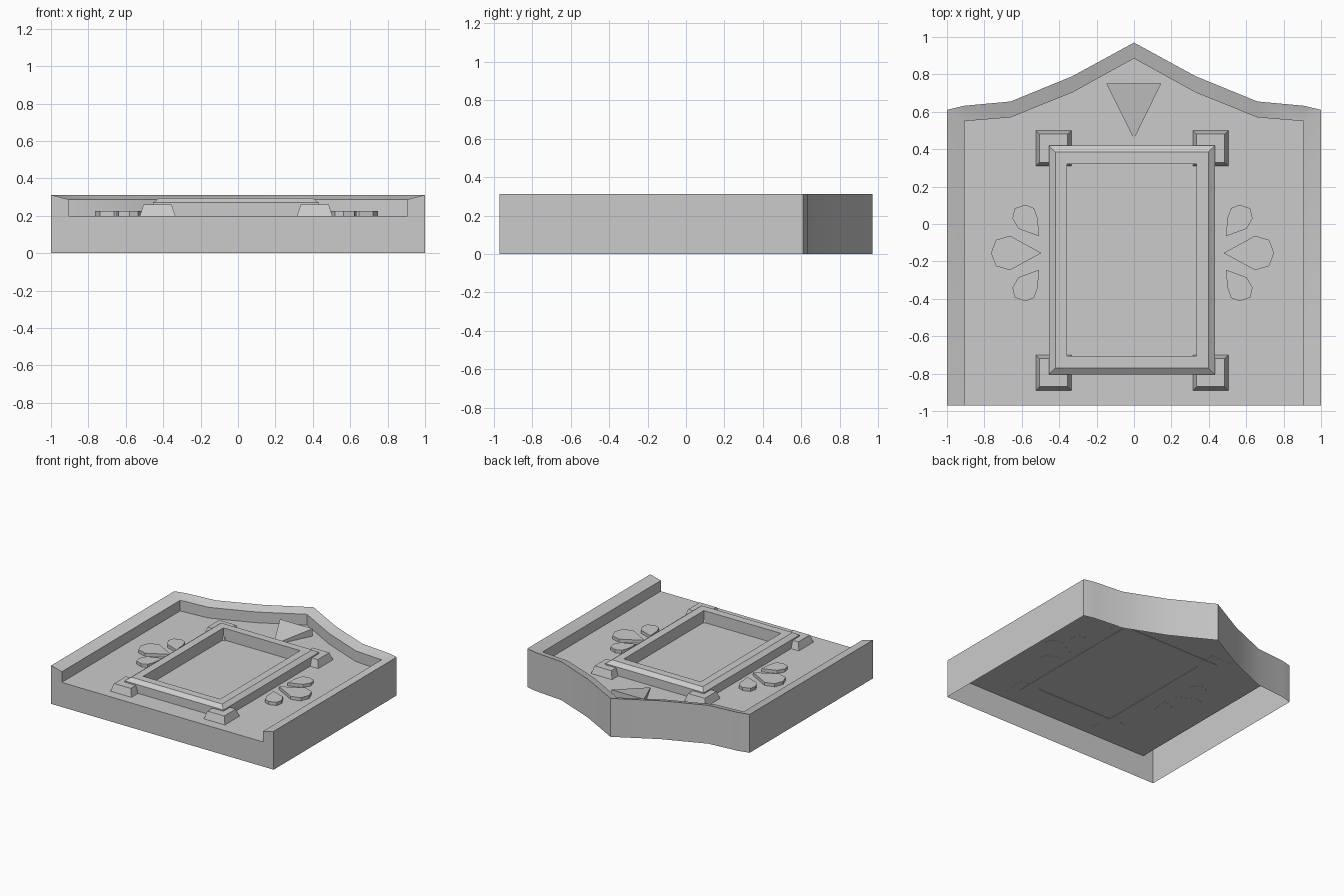
import bpy, bmesh
from mathutils import Vector

if "Cube" in bpy.data.objects:
    bpy.data.objects.remove(bpy.data.objects["Cube"])

CX = -0.01      # mirror line of the ornaments
FLOOR = 0.2


def make_object(name, bm, smooth=False):
    bmesh.ops.remove_doubles(bm, verts=bm.verts, dist=0.0005)
    bmesh.ops.recalc_face_normals(bm, faces=bm.faces)
    mesh = bpy.data.meshes.new(name)
    bm.to_mesh(mesh)
    bm.free()
    obj = bpy.data.objects.new(name, mesh)
    bpy.context.collection.objects.link(obj)
    if smooth:
        bpy.ops.object.select_all(action='DESELECT')
        bpy.context.view_layer.objects.active = obj
        obj.select_set(True)
        bpy.ops.object.shade_smooth_by_angle(angle=0.35)
    return obj


def bridge(bm, a, b, closed=True):
    n = len(a)
    for i in range(n if closed else n - 1):
        j = (i + 1) % n
        bm.faces.new((a[i], a[j], b[j], b[i]))


def ring(bm, pts, z):
    return [bm.verts.new((x, y, z)) for x, y in pts]


def rect(x0, x1, y0, y1, inset=0.0):
    i = inset
    return [(x0 + i, y0 + i), (x1 - i, y0 + i), (x1 - i, y1 - i), (x0 + i, y1 - i)]


def prism(name, low, high, z0, z1):
    bm = bmesh.new()
    a, b = ring(bm, low, z0), ring(bm, high, z1)
    bridge(bm, a, b)
    bm.faces.new(a)
    bm.faces.new(b)
    return make_object(name, bm)


# Plaque: hollow base with a recessed floor and a raised pediment rim
def full(half):
    return half + [(-x, y) for x, y in reversed(half[:-1])]


outer = full([(-1, -0.97), (-1, 0.61), (-0.91, 0.632), (-0.66, 0.655), (-0.33, 0.79), (0, 0.97)])
inner = full([(-0.905, -0.97), (-0.905, 0.55), (-0.905, 0.55), (-0.66, 0.57), (-0.33, 0.703), (0, 0.885)])
bm = bmesh.new()
rows = [ring(bm, outer, 0), ring(bm, outer, 0.312), ring(bm, inner, 0.287), ring(bm, inner, FLOOR)]
for lo, hi in zip(rows, rows[1:]):
    bridge(bm, lo, hi, closed=False)
bm.faces.new([v for i, v in enumerate(rows[3]) if i not in (2, 8)])
bm.faces.new([r[0] for r in rows] + [r[-1] for r in reversed(rows)])
make_object("plaque_base", bm, smooth=True)

# Picture frame: bevelled outer edge, open centre showing the floor
X0, X1, Y0, Y1 = -0.455, 0.432, -0.805, 0.42
bm = bmesh.new()
steps = [(0, FLOOR - 0.003), (0, 0.27), (0.035, 0.296), (0.098, 0.296), (0.098, FLOOR - 0.003)]
loops = [ring(bm, rect(X0, X1, Y0, Y1, i), z) for i, z in steps]
for a, b in zip(loops, loops[1:] + loops[:1]):
    bridge(bm, a, b)
make_object("frame", bm)

# Corner blocks under the frame
for sx, side in ((-1, "left"), (1, "right")):
    for yc, end in ((0.405, "back"), (-0.795, "front")):
        xc = CX + sx * 0.42
        box = (xc - 0.095, xc + 0.095, yc - 0.095, yc + 0.095)
        prism(f"corner_block_{end}_{side}", rect(*box), rect(*box, 0.02), FLOOR - 0.001, 0.26)

# Petal ornaments, mirrored left/right and up/down
YC = -0.155
big = [(0.487, 0), (0.655, 0.092), (0.73, 0.07), (0.757, 0), (0.73, -0.07), (0.655, -0.092)]
small = [(0.5, 0.09), (0.61, 0.13), (0.642, 0.185), (0.63, 0.238), (0.573, 0.258), (0.527, 0.24), (0.507, 0.185)]
for sx, side in ((-1, "left"), (1, "right")):
    for shape, sy, label in ((big, 1, "middle"), (small, 1, "upper"), (small, -1, "lower")):
        pts = [(CX + 0.002 + sx * x, YC + sy * y) for x, y in shape]
        prism(f"petal_{label}_{side}", pts, pts, FLOOR - 0.001, 0.226)

# Wedge-shaped triangle below the peak
tri = [(-0.148, 0.75), (0.145, 0.75), (0, 0.455)]
bm = bmesh.new()
low = ring(bm, tri, FLOOR - 0.001)
high = [bm.verts.new((x, y, z)) for (x, y), z in zip(tri, (0.26, 0.26, 0.205))]
bridge(bm, low, high)
bm.faces.new(low)
bm.faces.new(high)
make_object("peak_triangle", bm)
